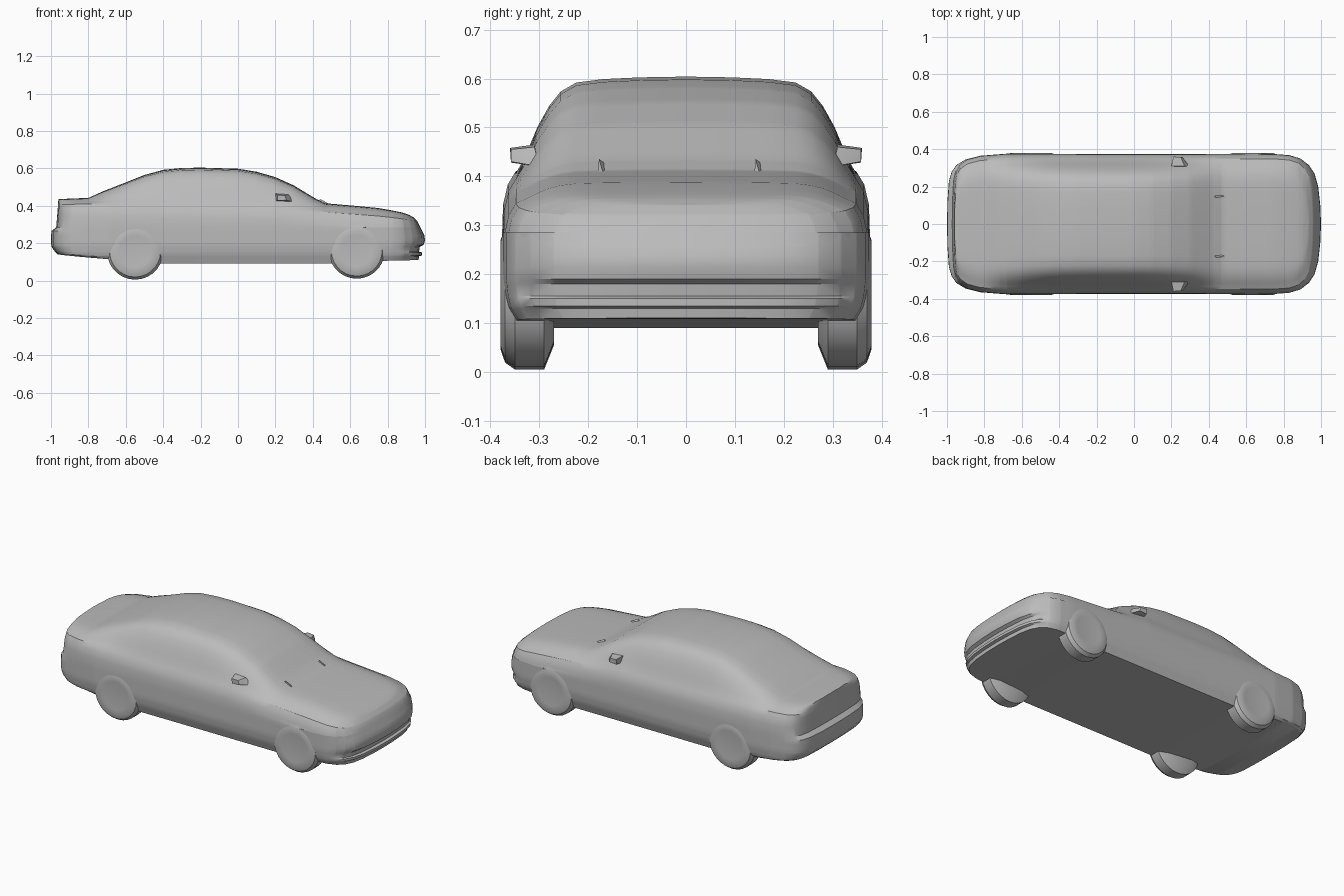
import bpy, bmesh, math
from mathutils import Vector

cube = bpy.data.objects.get("Cube")
if cube:
    bpy.data.objects.remove(cube)

grey = bpy.data.materials.new("plain grey")
grey.use_nodes = True
colour = (0.5, 0.5, 0.5, 1)
grey.diffuse_color = colour
grey.node_tree.nodes["Principled BSDF"].inputs["Base Color"].default_value = colour


def finish(name, bm, angle=30):
    bmesh.ops.remove_doubles(bm, verts=bm.verts, dist=0.0005)
    bmesh.ops.recalc_face_normals(bm, faces=bm.faces)
    mesh = bpy.data.meshes.new(name)
    bm.to_mesh(mesh)
    bm.free()
    mesh.materials.append(grey)
    obj = bpy.data.objects.new(name, mesh)
    bpy.context.collection.objects.link(obj)
    bpy.ops.object.select_all(action='DESELECT')
    obj.select_set(True)
    bpy.context.view_layer.objects.active = obj
    bpy.ops.object.shade_smooth_by_angle(angle=math.radians(angle))
    return obj


def curve(keys, t):
    """Linear interpolation through (position, value) pairs."""
    if t <= keys[0][0]:
        return keys[0][1]
    for (a, va), (b, vb) in zip(keys, keys[1:]):
        if t <= b:
            return va + (vb - va) * (t - a) / (b - a)
    return keys[-1][1]


# Body curves along the length
ROOF = [(-1, .435), (-.8, .442), (-.72, .478), (-.6, .525), (-.5, .565), (-.4, .592),
        (-.3, .602), (-.2, .604), (0, .598), (.1, .582), (.2, .553), (.3, .508),
        (.42, .435), (.47, .413), (.6, .402), (.75, .388), (.9, .362), (1, .342)]
BELT = [(-1, .405), (-.8, .41), (-.5, .405), (.2, .395), (.45, .368), (.75, .345), (1, .318)]
FLOOR = [(-1, .14), (-.7, .115), (-.45, .09), (.5, .09), (.75, .105), (1, .11)]
WIDTH = [(-1, 0), (-.998, .12), (-.99, .23), (-.975, .28), (-.95, .315), (-.9, .345),
         (-.82, .365), (-.68, .376), (-.2, .374), (.75, .374), (.83, .368), (.89, .35),
         (.935, .315), (.965, .27), (.985, .2), (.996, .1), (1, 0)]
# End profiles: reach of nose and tail by height
NOSE = [(.11, .965), (.13, .968), (.135, .985), (.15, .985), (.155, .968), (.18, .972),
        (.19, .992), (.215, 1), (.24, .997), (.28, .978), (.32, .958), (.345, .93)]
TAIL = [(.14, .963), (.17, .995), (.2, 1), (.265, .998), (.285, .972), (.37, .965), (.44, .96)]
# Section: width ratio by row below the belt, and by share of height above it
LOWER = [(.13, .97), (.135, .975), (.15, .985), (.155, .988), (.18, .996), (.19, 1),
         (.215, 1), (.24, 1), (.265, 1), (.285, 1)]
UPPER = [(0, .93), (.15, .89), (.3, .855), (.5, .81), (.7, .75), (.85, .685),
         (.94, .6), (.975, .45), (.992, .25), (1, 0)]

steps = 56
stations = sorted({round(i / steps * 2 - 1, 3) for i in range(steps + 1)}
                  | {k[0] for k in WIDTH} | {k[0] for k in ROOF})


def section(s):
    w, belt, roof, floor = (curve(c, s) for c in (WIDTH, BELT, ROOF, FLOOR))
    pts = [(0, floor), (.93 * w, floor)]
    pts += [(r * w, max(z, floor + .008)) for z, r in LOWER]
    pts += [(w * .995, belt - .065), (w * .985, belt - .05), (w * .97, belt - .025)]
    pts += [(w * r, belt + f * (roof - belt)) for f, r in UPPER]
    ease = max(0, (abs(s) - .8) / .2) ** 2
    out = []
    for y, z in pts:
        reach = curve(NOSE if s > 0 else TAIL, z)
        out.append(Vector((s * (1 + (reach - 1) * ease), y, z)))
    return out


# Body shell, lofted on both sides
bm = bmesh.new()
for side in (1, -1):
    rows = [[bm.verts.new((p.x, p.y * side, p.z)) for p in section(s)] for s in stations]
    for a, b in zip(rows, rows[1:]):
        for i in range(len(a) - 1):
            bm.faces.new((a[i], a[i + 1], b[i + 1], b[i]))
bmesh.ops.dissolve_degenerate(bm, dist=0.0003, edges=bm.edges)
finish("car_body", bm)


# Wheels with bevelled shoulders
def wheel(name, x, side, bottom):
    bm = bmesh.new()
    radius, sides = .15, 28
    profile = [(.27, 0), (.27, .1), (.29, radius), (.35, radius),
               (.37, radius - .014), (.379, radius - .04), (.376, .085), (.376, 0)]
    rings = []
    for y, r in profile:
        rings.append([bm.verts.new((x + r * math.cos(2 * math.pi * i / sides), side * y,
                                    bottom + radius + r * math.sin(2 * math.pi * i / sides)))
                      for i in range(sides)])
    for a, b in zip(rings, rings[1:]):
        for i in range(sides):
            j = (i + 1) % sides
            bm.faces.new((a[i], a[j], b[j], b[i]))
    bmesh.ops.dissolve_degenerate(bm, dist=0.0003, edges=bm.edges)
    finish(name, bm)


def hull(name, points):
    bm = bmesh.new()
    for p in points:
        bm.verts.new(p)
    bmesh.ops.convex_hull(bm, input=bm.verts)
    finish(name, bm, 20)


for side, label in ((1, "left"), (-1, "right")):
    wheel("rear_wheel_" + label, -.55, side, .005)
    wheel("front_wheel_" + label, .635, side, .01)
    # Door mirror: a small wedge on the belt
    hull("mirror_" + label, [(x, side * y, z) for x, y, z in (
        (.2, .3, .425), (.3, .3, .42), (.2, .31, .465), (.27, .31, .46),
        (.21, .358, .428), (.26, .358, .43), (.21, .36, .458), (.25, .358, .455))])
    # Wiper stub at the windscreen base
    hull("wiper_" + label, [(x, side * .16 + y, z) for x, y, z in (
        (.41, -.015, .405), (.49, -.02, .408), (.41, .02, .405), (.44, -.018, .436),
        (.49, -.01, .408))])
